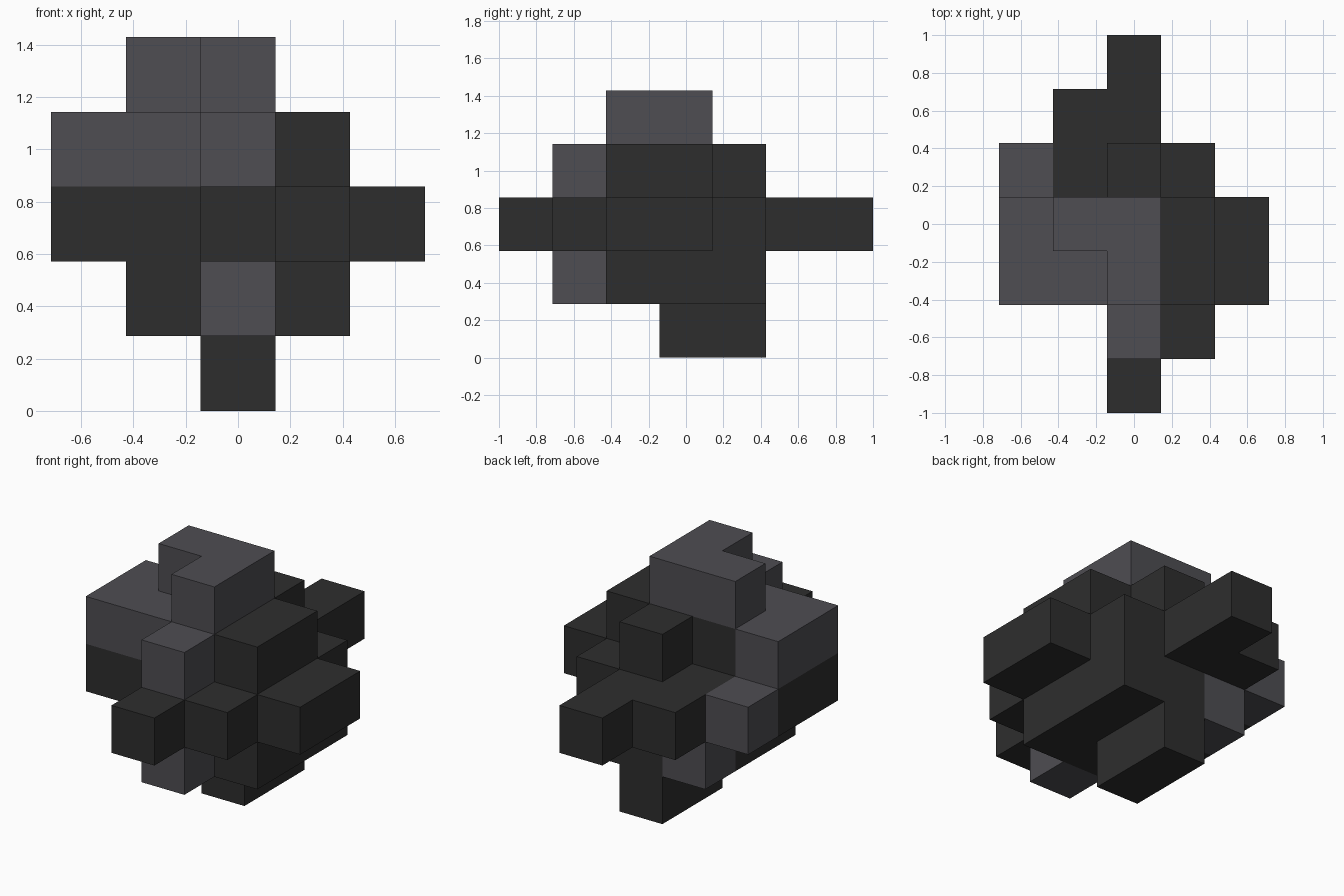
import bpy
import bmesh
from mathutils import Vector

CELL = 2 / 7  # edge of one block

cube = bpy.data.objects.get("Cube")
if cube:
    bpy.data.objects.remove(cube, do_unlink=True)


def make_material(name, color):
    mat = bpy.data.materials.new(name)
    mat.use_nodes = True
    mat.diffuse_color = color
    mat.node_tree.nodes["Principled BSDF"].inputs["Base Color"].default_value = color
    return mat


dark = make_material("dark stone", (0.027, 0.027, 0.027, 1))
pale = make_material("grey stone", (0.077, 0.075, 0.085, 1))


def blocks(x0, x1, y0, y1, z):
    """Cells of one flat slab, both ends included."""
    return {(x, y, z) for x in range(x0, x1 + 1) for y in range(y0, y1 + 1)}


# Parts as groups of blocks, from the ground up
parts = {
    "foot": (dark, blocks(0, 0, 0, 1, 0)),
    "lower_body": (dark, blocks(-1, 1, -1, 1, 1) - {(-1, 1, 1)}),
    "lower_front_knob": (pale, blocks(0, 0, -2, -2, 1)),
    "lower_back_knob": (pale, blocks(-1, -1, 1, 1, 1)),
    "middle_body": (dark, blocks(-2, 1, -1, 1, 2) - {(-2, 1, 2)}),
    "left_ledge": (dark, blocks(2, 2, -1, 0, 2)),
    "front_spur": (dark, blocks(0, 1, -2, -2, 2) | blocks(0, 0, -3, -3, 2)),
    "back_spur": (dark, blocks(-1, 0, 2, 2, 2) | blocks(0, 0, 3, 3, 2)),
    "back_right_knob": (pale, blocks(-2, -2, 1, 1, 2)),
    "upper_body": (dark, blocks(0, 1, -1, 0, 3) | blocks(-1, 0, 0, 0, 3)),
    "upper_back_knob": (dark, blocks(0, 0, 1, 1, 3)),
    "right_shoulder": (pale, blocks(-2, -1, -1, -1, 3) | blocks(-2, -2, 0, 0, 3)),
    "upper_front_knob": (pale, blocks(0, 0, -2, -2, 3)),
    "crown": (pale, blocks(-1, 0, 0, 0, 4) | blocks(0, 0, -1, -1, 4)),
}
occupied = set().union(*(cells for _, cells in parts.values()))


def build_part(name, mat, cells):
    """Skin the cells, leaving out faces buried against other blocks."""
    bm = bmesh.new()
    for cell in cells:
        center = Vector(cell) + Vector((0, 0, 0.5))
        for axis in range(3):
            for sign in (-1, 1):
                normal = Vector((0, 0, 0))
                normal[axis] = sign
                if tuple(int(c + n) for c, n in zip(cell, normal)) in occupied:
                    continue
                u = Vector((0, 0, 0))
                u[(axis + 1) % 3] = 0.5
                v = normal.cross(u)
                mid = center + normal / 2
                corners = (mid - u - v, mid + u - v, mid + u + v, mid - u + v)
                bm.faces.new([bm.verts.new(p * CELL) for p in corners])
    bmesh.ops.remove_doubles(bm, verts=bm.verts, dist=CELL / 100)
    # Join coplanar squares into single flat faces
    bmesh.ops.dissolve_limit(bm, angle_limit=0.01, verts=bm.verts, edges=bm.edges)
    mesh = bpy.data.meshes.new(name)
    bm.to_mesh(mesh)
    bm.free()
    mesh.materials.append(mat)
    bpy.context.collection.objects.link(bpy.data.objects.new(name, mesh))


for part_name, (material, cell_set) in parts.items():
    build_part(part_name, material, cell_set)
